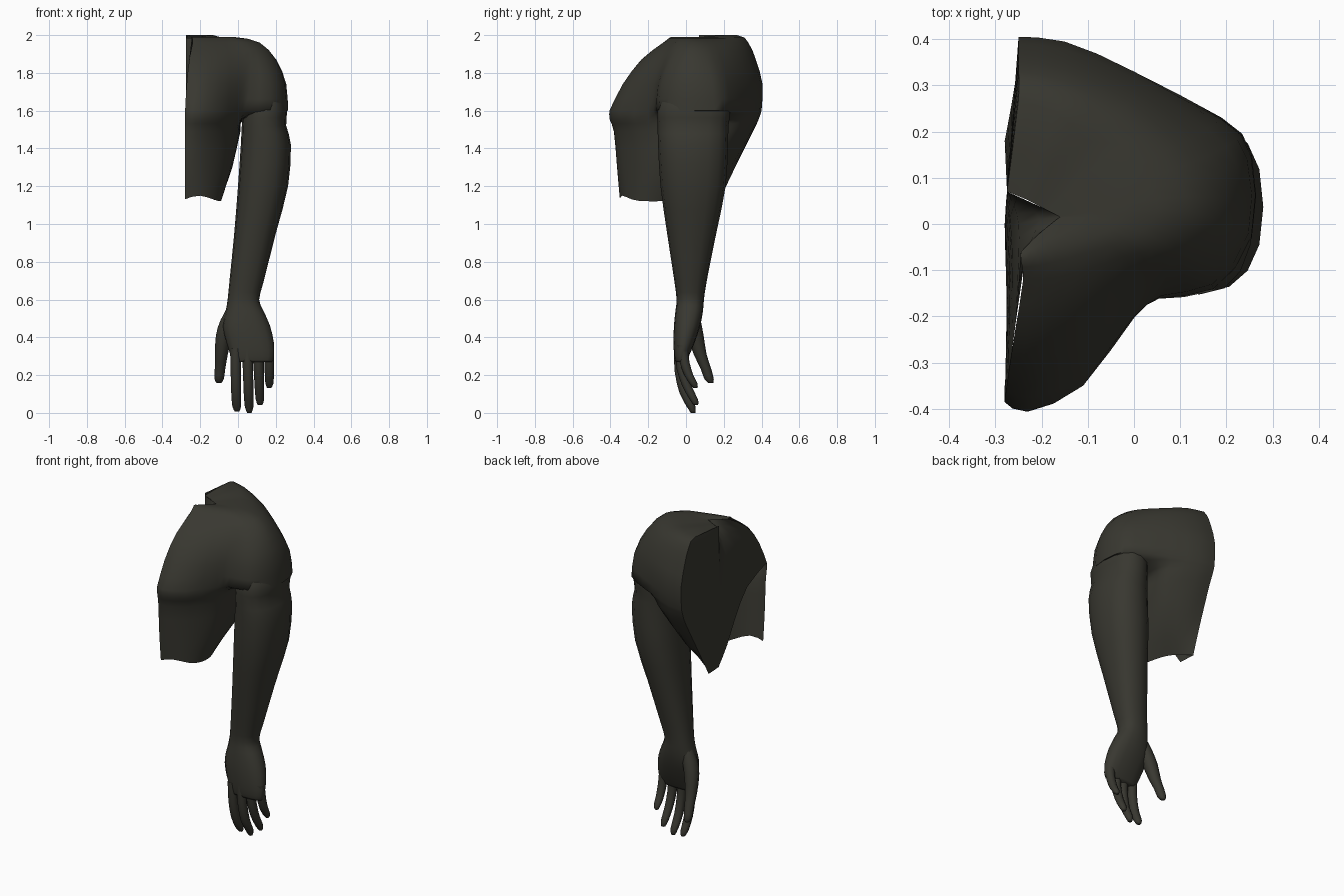
import bpy, bmesh, math
from mathutils import Vector

mat = bpy.data.materials.new("dark_olive")
mat.diffuse_color = (0.04, 0.039, 0.03, 1)


def spline(pts, steps):
    """Catmull-Rom through the points, keeping both ends."""
    out = []
    for i in range(len(pts) - 1):
        p0, p1 = pts[max(i - 1, 0)], pts[i]
        p2, p3 = pts[i + 1], pts[min(i + 2, len(pts) - 1)]
        for s in range(steps):
            t = s / steps
            out.append(0.5 * (2 * p1 + (p2 - p0) * t + (2 * p0 - 5 * p1 + 4 * p2 - p3) * t * t
                              + (3 * p1 - p0 - 3 * p2 + p3) * t ** 3))
    return out + [pts[-1].copy()]


def loft(name, stacks, closed=True, cap_end=False):
    """Skin stacks of rings, smoothing along each stack; stacks share their border ring."""
    cols = [[p for rings in stacks for p in spline([r[i] for r in rings], 2)]
            for i in range(len(stacks[0][0]))]
    bm = bmesh.new()
    grid = [[bm.verts.new(p) for p in c] for c in cols]
    n = len(grid)
    for i in range(n if closed else n - 1):
        a, b = grid[i], grid[(i + 1) % n]
        for j in range(len(a) - 1):
            bm.faces.new((a[j], b[j], b[j + 1], a[j + 1]))
    if cap_end:
        bm.faces.new([c[-1] for c in grid])
    bmesh.ops.remove_doubles(bm, verts=bm.verts, dist=0.0005)
    bmesh.ops.recalc_face_normals(bm, faces=bm.faces)
    me = bpy.data.meshes.new(name)
    bm.to_mesh(me)
    bm.free()
    me.materials.append(mat)
    ob = bpy.data.objects.new(name, me)
    bpy.context.collection.objects.link(ob)
    bpy.ops.object.select_all(action='DESELECT')
    ob.select_set(True)
    bpy.context.view_layer.objects.active = ob
    bpy.ops.object.shade_smooth_by_angle(angle=math.radians(80))
    return ob


def outline(z, pts):
    """Torso section: front midline, round the side, to the back and flat inner wall."""
    ring = spline([Vector((x, y, z)) for x, y in pts], 2)
    inner = Vector((-0.275, 0.07, z))
    return ring + [ring[-1].lerp(inner, 0.5), inner]


def oval(z, x0, x1, y0, y1, n=16, k=0.85):
    ring = []
    for i in range(n):
        c, s = math.cos(2 * math.pi * i / n), math.sin(2 * math.pi * i / n)
        ring.append(Vector(((x0 + x1) / 2 + (x1 - x0) / 2 * math.copysign(abs(c) ** k, c),
                            (y0 + y1) / 2 + (y1 - y0) / 2 * math.copysign(abs(s) ** k, s), z)))
    return ring


# Shoulder, upper chest and upper back, closing on the neck notch
upper = [
    outline(1.6, [(-.28, -.385), (-.23, -.405), (-.11, -.35), (0, -.2), (.05, -.162), (.17, -.145),
                  (.255, -.03), (.255, .15), (.19, .23), (0, .325), (-.15, .39), (-.25, .4)]),
    outline(1.74, [(-.272, -.325), (-.2, -.335), (-.1, -.29), (0, -.2), (.06, -.155), (.17, -.13),
                   (.248, -.02), (.245, .14), (.18, .22), (0, .33), (-.15, .395), (-.25, .405)]),
    outline(1.87, [(-.258, -.235), (-.2, -.235), (-.1, -.205), (0, -.145), (.07, -.11), (.14, -.08),
                   (.2, 0), (.19, .11), (.13, .19), (0, .29), (-.15, .355), (-.25, .37)]),
    outline(1.96, [(-.24, -.12), (-.2, -.12), (-.12, -.105), (-.02, -.07), (.04, -.055), (.085, -.02),
                   (.115, .03), (.1, .09), (.06, .15), (-.03, .24), (-.15, .31), (-.25, .33)]),
    outline(1.99, [(-.245, -.08), (-.21, -.07), (-.16, -.05), (-.09, -.03), (-.05, -.01), (-.03, .01),
                   (-.02, .03), (-.03, .06), (-.05, .1), (-.1, .18), (-.17, .24), (-.25, .27)]),
    outline(1.985, [(-.245, -.06), (-.23, -.045), (-.21, -.025), (-.185, -.004), (-.17, .008), (-.163, .013),
                    (-.16, .015), (-.165, .018), (-.175, .023), (-.2, .036), (-.235, .054), (-.275, .07)]),
]
for p in upper[4][-6:]:
    p.z = 2.0

# Ribcage below the armpit, rising to the shoulder's lower border
lower = [
    outline(1.135, [(-.28, -.35), (-.2, -.335), (-.13, -.285), (-.095, -.22), (-.09, -.16), (-.1, -.11),
                    (-.12, -.07), (-.14, -.03), (-.165, .02), (-.2, .07), (-.24, .125), (-.28, .18)]),
    outline(1.3, [(-.28, -.365), (-.21, -.355), (-.12, -.295), (-.05, -.2), (-.035, -.13), (-.03, -.05),
                  (-.035, .02), (-.045, .07), (-.065, .125), (-.1, .175), (-.17, .235), (-.265, .26)]),
    outline(1.49, [(-.28, -.375), (-.22, -.38), (-.11, -.31), (-.025, -.19), (0, -.11), (.008, -.03),
                   (.012, .05), (.012, .13), (.005, .21), (-.03, .28), (-.15, .345), (-.25, .355)]),
    outline(1.555, [(-.28, -.385), (-.23, -.405), (-.11, -.345), (-.01, -.2), (.015, -.12), (.02, -.03),
                    (.025, .05), (.03, .13), (.03, .22), (-.01, .305), (-.15, .375), (-.25, .385)]),
    upper[0],
]
# ragged lower hem
for p in lower[0]:
    p.z += 0.015 * math.sin((p.x + 0.27) * 25)
loft("torso", [lower, upper], closed=False)

# Inner wall hanging from the neck notch, its lower edge sweeping from back hem to chest
wall = [
    [(-.275, .07, 1.985), (-.2, .036, 1.985), (-.16, .015, 1.985), (-.2, -.015, 1.985), (-.245, -.06, 1.985)],
    [(-.275, .07, 1.8), (-.26, .04, 1.84), (-.25, 0, 1.87), (-.25, -.07, 1.89), (-.257, -.22, 1.88)],
    [(-.275, .07, 1.5), (-.276, .03, 1.55), (-.272, -.04, 1.62), (-.27, -.15, 1.7), (-.272, -.325, 1.74)],
    [(-.275, .07, 1.14), (-.28, 0, 1.24), (-.278, -.08, 1.37), (-.276, -.2, 1.52), (-.28, -.385, 1.6)],
]
loft("inner_wall", [[spline([Vector(p) for p in row], 2) for row in wall]], closed=False)

# Arm running into wrist and palm
arm = [oval(*a) for a in [
    (1.66, .05, .24, -.13, .21), (1.6, .028, .26, -.152, .234), (1.52, .02, .255, -.15, .225),
    (1.42, .015, .28, -.148, .222), (1.2, 0, .265, -.135, .21), (.95, -.02, .2, -.1, .16),
    (.7, -.045, .137, -.062, .11), (.6, -.055, .112, -.05, .095), (.54, -.065, .135, -.056, .09),
    (.46, -.08, .17, -.064, .075), (.37, -.06, .19, -.066, .045), (.3, -.038, .19, -.062, .015),
    (.27, -.03, .18, -.055, .0)]]
loft("arm_and_palm", [arm], cap_end=True)

# Fingers and thumb: centre points with radius
digits = {
    "index_finger": [(-.012, -.032, .34, .03), (-.012, -.03, .22, .027), (-.01, -.008, .11, .026),
                     (-.007, .025, .035, .023), (-.005, .035, .008, .012)],
    "middle_finger": [(.05, -.035, .34, .03), (.053, -.033, .22, .027), (.056, -.01, .11, .026),
                      (.059, .027, .035, .023), (.06, .037, 0, .012)],
    "ring_finger": [(.105, -.03, .34, .03), (.11, -.022, .23, .027), (.113, .006, .14, .025),
                    (.116, .042, .07, .022), (.117, .052, .042, .012)],
    "little_finger": [(.16, -.02, .36, .03), (.165, -.008, .27, .026), (.166, .015, .2, .024),
                      (.166, .04, .155, .021), (.165, .05, .132, .011)],
    "thumb": [(-.02, .03, .57, .03), (-.05, .035, .49, .043), (-.074, .05, .41, .043),
              (-.088, .075, .31, .034), (-.095, .105, .235, .028), (-.1, .122, .18, .025),
              (-.1, .132, .157, .012)],
}
for name, path in digits.items():
    loft(name, [[oval(z, x - r, x + r, y - r, y + r, 8, 1) for x, y, z, r in path]], cap_end=True)
